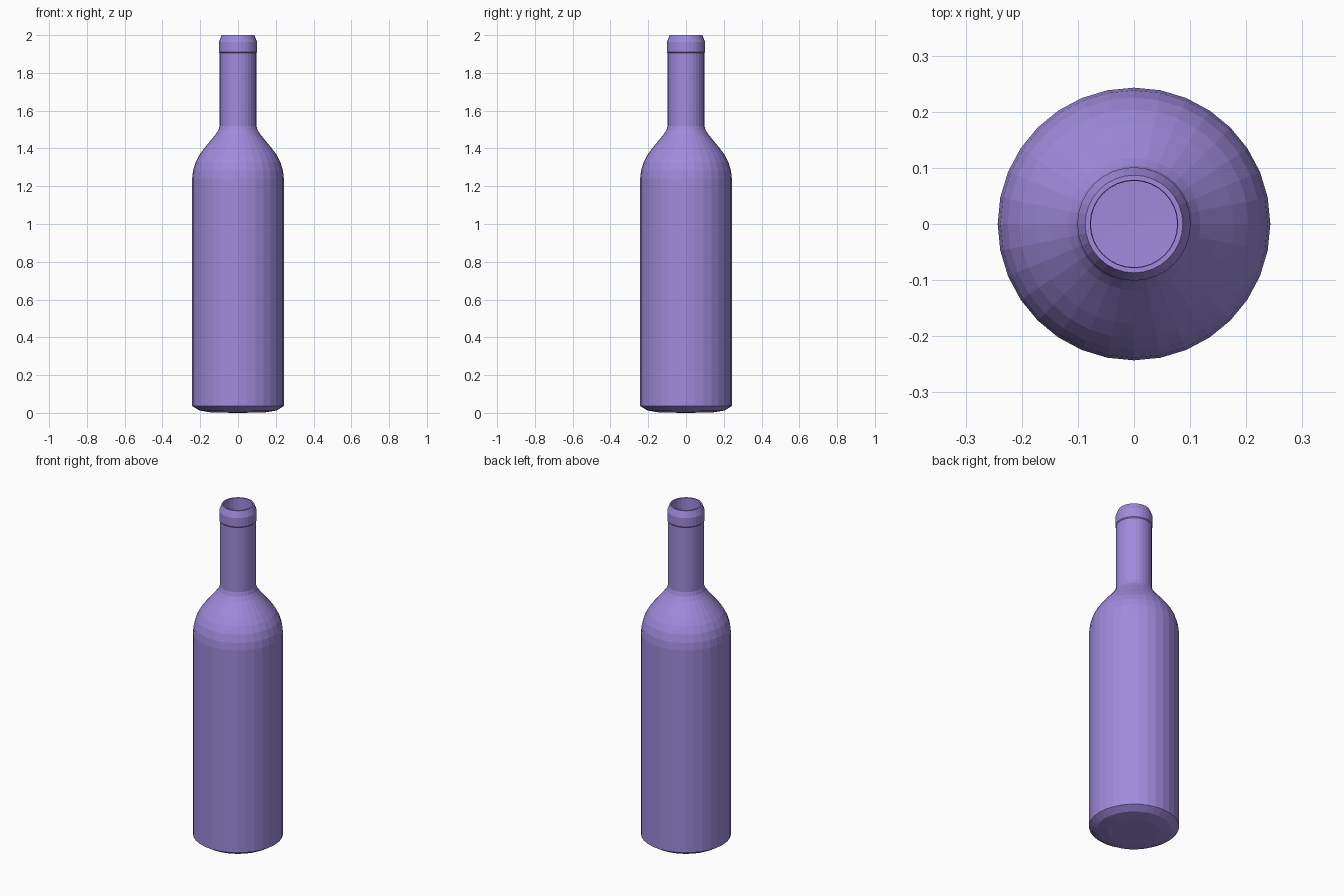
import bpy, bmesh, math

if "Cube" in bpy.data.objects:
    bpy.data.objects.remove(bpy.data.objects["Cube"])

SIDES = 32

glass = bpy.data.materials.new("purple_glass")
glass.diffuse_color = (0.347, 0.258, 0.723, 1)
glass.use_nodes = True
glass.node_tree.nodes["Principled BSDF"].inputs["Base Color"].default_value = glass.diffuse_color


def lathe(name, profile, mat):
    """Revolve (radius, height) points around z; zero radius makes a pole."""
    bm = bmesh.new()
    rings = []
    for r, z in profile:
        if r == 0:
            rings.append([bm.verts.new((0, 0, z))] * SIDES)
        else:
            rings.append([bm.verts.new((r * math.cos(2 * math.pi * i / SIDES),
                                        r * math.sin(2 * math.pi * i / SIDES), z))
                          for i in range(SIDES)])
    for a, b in zip(rings, rings[1:]):
        for i in range(SIDES):
            j = (i + 1) % SIDES
            bm.faces.new(list(dict.fromkeys((a[i], a[j], b[j], b[i]))))
    bmesh.ops.recalc_face_normals(bm, faces=bm.faces)
    mesh = bpy.data.meshes.new(name)
    bm.to_mesh(mesh)
    bm.free()
    mesh.materials.append(mat)
    obj = bpy.data.objects.new(name, mesh)
    bpy.context.collection.objects.link(obj)
    return obj


# Outside: base, body, rounded shoulder, neck, lip
outer = [(0, 0), (0.14, 0.002), (0.205, 0.013), (0.243, 0.037),
         (0.243, 1.24), (0.238, 1.283), (0.225, 1.327), (0.204, 1.367),
         (0.178, 1.402), (0.148, 1.438), (0.118, 1.475), (0.104, 1.497),
         (0.097, 1.52), (0.097, 1.905), (0.101, 1.91), (0.101, 1.963),
         (0.087, 2.0)]
# Inside: mouth, bore, shoulder, cavity, floor
inner = [(0.078, 2.0), (0.077, 1.52), (0.10, 1.475), (0.158, 1.402),
         (0.205, 1.327), (0.223, 1.24), (0.223, 0.05), (0.19, 0.03), (0, 0.025)]
lathe("bottle", outer + inner, glass)
